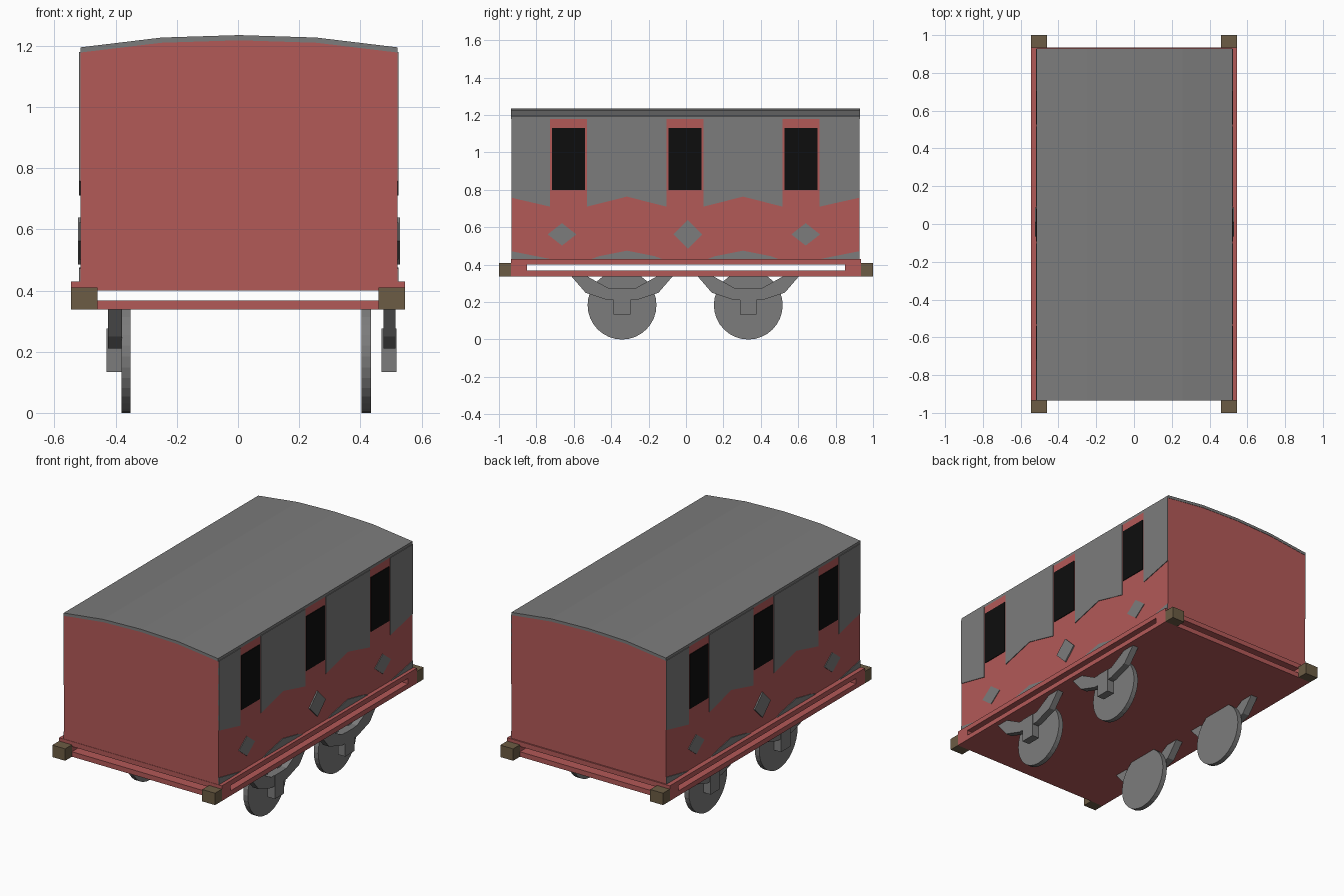
import bpy
import bmesh
from math import pi, cos, sin

cube = bpy.data.objects.get("Cube")
if cube:
    bpy.data.objects.remove(cube, do_unlink=True)


def material(name, rgb):
    m = bpy.data.materials.new(name)
    m.use_nodes = True
    m.diffuse_color = (*rgb, 1)
    m.node_tree.nodes["Principled BSDF"].inputs["Base Color"].default_value = (*rgb, 1)
    return m


RED = material("carriage red", (0.45, 0.10, 0.097))
GREY = material("iron grey", (0.2, 0.2, 0.2))
BROWN = material("buffer brown", (0.15, 0.107, 0.058))
BLACK = material("window black", (0.004, 0.004, 0.004))


def prism(name, outline, axis, start, end, mat):
    """Extrude a 2D outline along x (points are y, z) or along y (points are x, z)."""
    bm = bmesh.new()
    place = (lambda a, b, d: (d, a, b)) if axis == "x" else (lambda a, b, d: (a, d, b))
    face = bm.faces.new([bm.verts.new(place(a, b, start)) for a, b in outline])
    new = bmesh.ops.extrude_face_region(bm, geom=[face])["geom"]
    shift = place(0, 0, end - start)
    bmesh.ops.translate(bm, vec=shift, verts=[v for v in new if isinstance(v, bmesh.types.BMVert)])
    bmesh.ops.recalc_face_normals(bm, faces=bm.faces)
    mesh = bpy.data.meshes.new(name)
    bm.to_mesh(mesh)
    bm.free()
    mesh.materials.append(mat)
    obj = bpy.data.objects.new(name, mesh)
    bpy.context.collection.objects.link(obj)
    return obj


def rect(a0, a1, b0, b1):
    return [(a0, b0), (a1, b0), (a1, b1), (a0, b1)]


def box(name, x, y, z, mat):
    return prism(name, rect(*y, *z), "x", *x, mat)


# Body and arched roof
LEFT, RIGHT, FRONT, BACK = -0.515, 0.521, -0.933, 0.927
arch = [(LEFT, 1.178), (-0.25, 1.21), (0.003, 1.218), (0.256, 1.21), (RIGHT, 1.178)]
prism("body", [(RIGHT, 0.40), (LEFT, 0.40)] + arch, "y", FRONT, BACK, RED)
roof = arch + [(x, z + 0.017) for x, z in reversed(arch)]
prism("roof", roof, "y", FRONT - 0.002, BACK + 0.002, GREY)

# Underframe: two decks joined by corner posts, with buffers
for name, z in (("lower_deck", (0.338, 0.368)), ("upper_deck", (0.40, 0.43))):
    box(name, (-0.546, 0.546), (-0.935, 0.935), z, RED)
for sx in (-1, 1):
    for sy in (-1, 1):
        x = sorted((sx * 0.46, sx * 0.546))
        box("corner_post", x, sorted((sy * 0.85, sy * 0.935)), (0.36, 0.41), RED)
        box("buffer", x, sorted((sy * 0.934, sy)), (0.338, 0.41), BROWN)

# Painted sides: grey panels, dark windows and diamonds
windows = (-0.628, -0.005, 0.615)
HALF = 0.098
LOW, HIGH, TOP = 0.71, 0.758, 1.179
for side, x in (("right", LEFT), ("left", RIGHT)):
    out = -1 if x < 0 else 1

    def plate(name, outline, mat, thick=0.004):
        prism(f"{side}_{name}", outline, "x", x - out * 0.001, x + out * thick, mat)

    # Panels between windows, with pointed lower edges
    plate("front_panel", [(FRONT, HIGH), (windows[0] - HALF, LOW),
                          (windows[0] - HALF, TOP), (FRONT, TOP)], GREY)
    plate("back_panel", [(windows[2] + HALF, LOW), (BACK, HIGH),
                         (BACK, TOP), (windows[2] + HALF, TOP)], GREY)
    for a, b in zip(windows, windows[1:]):
        a, b = a + HALF, b - HALF
        mid = (a + b) / 2
        plate("middle_panel", [(a, LOW), (mid, HIGH + 0.006), (b, LOW), (b, TOP), (a, TOP)], GREY)
        plate("skirt_peak", [(mid - 0.19, 0.43), (mid - 0.15, 0.445), (mid, 0.475),
                             (mid + 0.15, 0.445), (mid + 0.19, 0.43)], GREY)
    plate("front_skirt", [(FRONT, 0.43), (FRONT + 0.21, 0.43), (FRONT, 0.472)], GREY)
    plate("back_skirt", [(BACK, 0.43), (BACK, 0.472), (BACK - 0.21, 0.43)], GREY)

    for y in windows:
        plate("window", rect(y - 0.088, y + 0.088, 0.80, 1.13), BLACK)
    for y, h, thick in ((-0.663, 0.06, 0.004), (0.01, 0.077, 0.008), (0.64, 0.06, 0.004)):
        plate("diamond", [(y - 0.077, 0.562), (y, 0.562 - h), (y + 0.077, 0.562), (y, 0.562 + h)],
              GREY, thick)

# Running gear: wheels, axle boxes and leaf springs
half_outer = [(0.277, 0.345), (0.195, 0.25), (0.075, 0.21)]
half_inner = [(0.075, 0.276), (0.20, 0.345)]
spring = ([(-y, z) for y, z in half_outer] + half_outer[::-1]
          + half_inner[::-1] + [(-y, z) for y, z in half_inner])
gear = (((-0.381, -0.351), (-0.43, -0.38), (-0.425, -0.38)),
        ((0.404, 0.434), (0.469, 0.518), (0.475, 0.515)))
for wheel_x, box_x, spring_x in gear:
    for y in (-0.342, 0.333):
        rim = [(y + 0.184 * cos(2 * pi * i / 32), 0.184 + 0.184 * sin(2 * pi * i / 32))
               for i in range(32)]
        prism("wheel", rim, "x", *wheel_x, GREY)
        box("axle_box", box_x, (y - 0.045, y + 0.045), (0.133, 0.276), GREY)
        prism("leaf_spring", [(y + a, b) for a, b in spring], "x", *spring_x, GREY)
